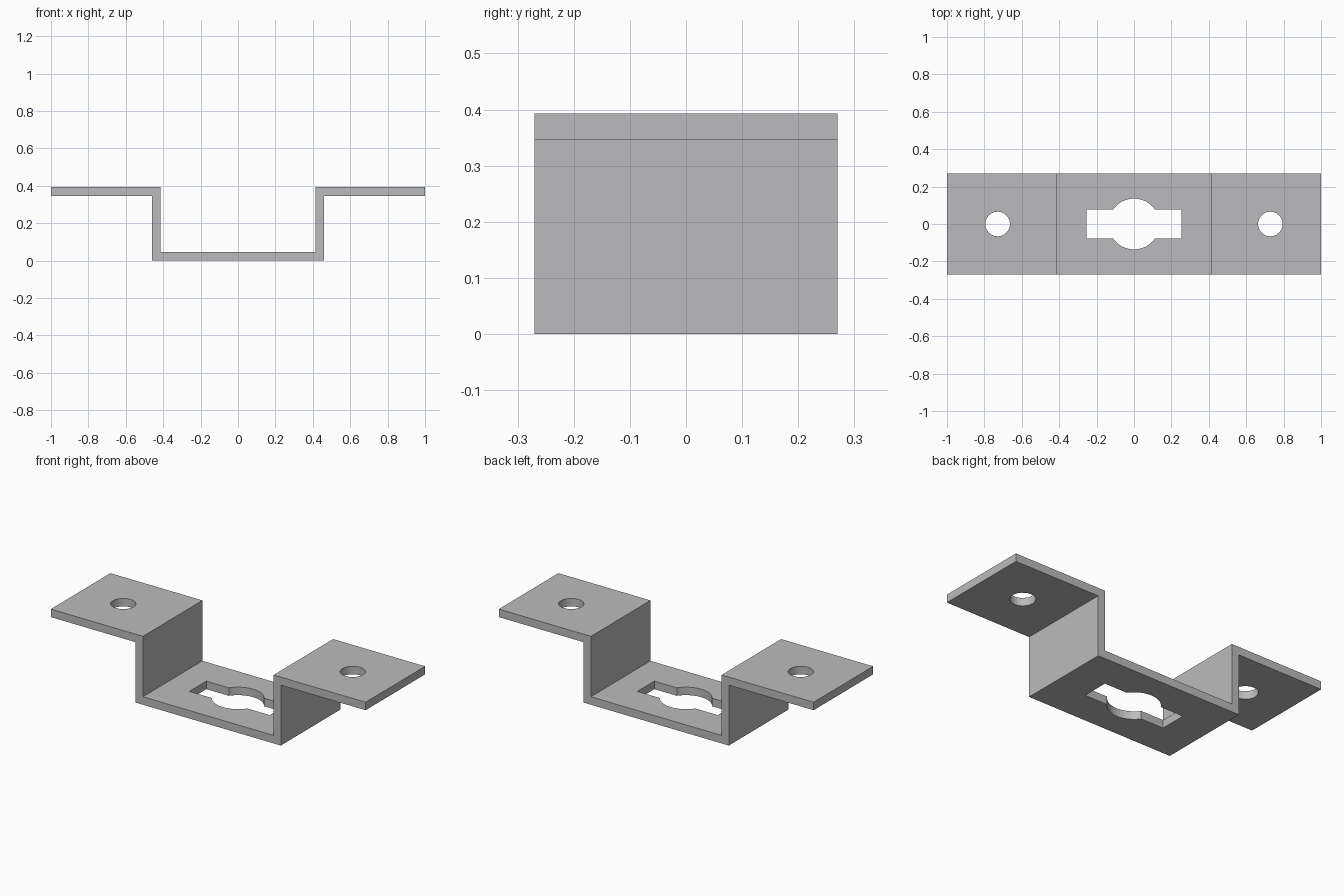
import bpy, bmesh
from math import asin, cos, sin, pi
from mathutils import Vector

cube = bpy.data.objects.get("Cube")
if cube:
    bpy.data.objects.remove(cube, do_unlink=True)

THICK, HEIGHT, HALF_DEPTH = 0.046, 0.393, 0.27
WALL = 0.461          # outer face of the upright walls
HOLE_X, HOLE_R = 0.729, 0.066
SLOT_X, SLOT_Y, SLOT_R = 0.255, 0.077, 0.136

steel = bpy.data.materials.new("grey_steel")
steel.use_nodes = True
colour = (0.5, 0.5, 0.51, 1)
steel.diffuse_color = colour
steel.node_tree.nodes["Principled BSDF"].inputs["Base Color"].default_value = colour


def prism(name, outline, offset):
    """Extrude a closed 3D outline along an offset."""
    bm = bmesh.new()
    face = bm.faces.new([bm.verts.new(p) for p in outline])
    out = bmesh.ops.extrude_face_region(bm, geom=[face])
    moved = [v for v in out["geom"] if isinstance(v, bmesh.types.BMVert)]
    bmesh.ops.translate(bm, verts=moved, vec=Vector(offset))
    bmesh.ops.recalc_face_normals(bm, faces=bm.faces[:])
    mesh = bpy.data.meshes.new(name)
    bm.to_mesh(mesh)
    bm.free()
    mesh.materials.append(steel)
    obj = bpy.data.objects.new(name, mesh)
    bpy.context.collection.objects.link(obj)
    return obj


def arc(cx, radius, start, end, steps):
    return [(cx + radius * cos(a), radius * sin(a))
            for a in (start + (end - start) * i / steps for i in range(steps + 1))]


def cut(target, name, outline, z):
    """Punch an outline through the sheet around height z."""
    cutter = prism(name, [(x, y, z - 0.1) for x, y in outline], (0, 0, 0.2))
    cutter.hide_render = True
    mod = target.modifiers.new(name, "BOOLEAN")
    mod.operation, mod.solver, mod.object = "DIFFERENCE", "EXACT", cutter
    bpy.context.view_layer.objects.active = target
    bpy.ops.object.modifier_apply(modifier=name)
    bpy.data.objects.remove(cutter, do_unlink=True)


# Bent sheet: right half of the profile, mirrored to the left
inner = WALL - THICK
top_side = [(inner, THICK), (inner, HEIGHT), (1, HEIGHT)]
under_side = [(1, HEIGHT - THICK), (WALL, HEIGHT - THICK), (WALL, 0)]
half = top_side + under_side
profile = half + [(-x, z) for x, z in reversed(half)]
bracket = prism("bracket", [(x, -HALF_DEPTH, z) for x, z in profile],
                (0, 2 * HALF_DEPTH, 0))

# Round screw hole in each flange
for side, sx in (("left", 1), ("right", -1)):
    cut(bracket, side + "_hole", arc(sx * HOLE_X, HOLE_R, 0, 2 * pi, 24)[:-1], HEIGHT)

# Slot with a round middle in the base
a = asin(SLOT_Y / SLOT_R)
upper = [(SLOT_X, SLOT_Y)] + arc(0, SLOT_R, a, pi - a, 12) + [(-SLOT_X, SLOT_Y)]
cut(bracket, "base_slot", upper + [(-x, -y) for x, y in upper], 0)
